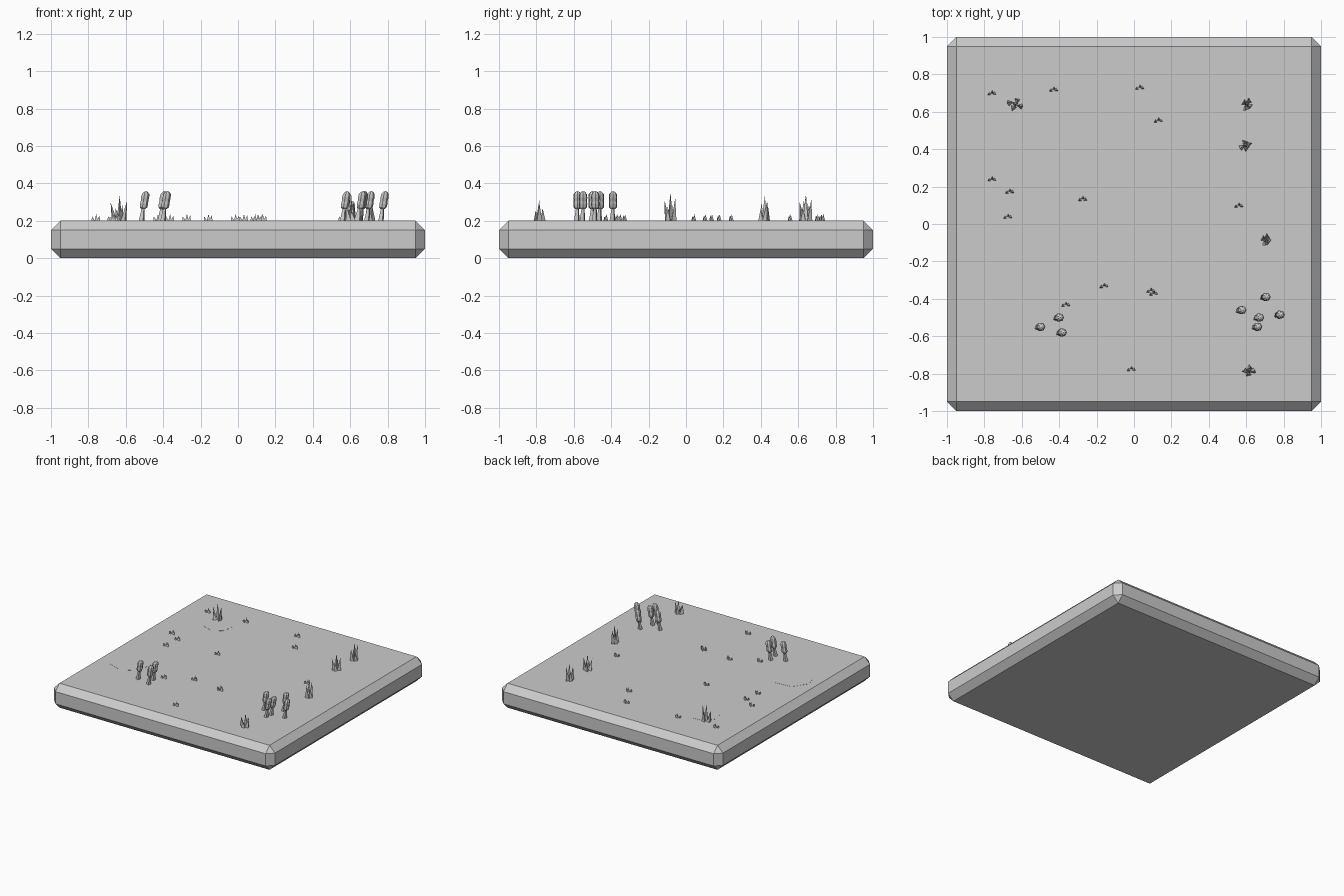
import bpy, bmesh, math, random
from mathutils import Vector

if "Cube" in bpy.data.objects:
    bpy.data.objects.remove(bpy.data.objects["Cube"])

random.seed(4)
grey = bpy.data.materials.new("plain_grey")
grey.diffuse_color = (0.6, 0.6, 0.6, 1)
grey.use_nodes = True
grey.node_tree.nodes["Principled BSDF"].inputs["Base Color"].default_value = grey.diffuse_color


def make(name, bm):
    bmesh.ops.recalc_face_normals(bm, faces=bm.faces)
    me = bpy.data.meshes.new(name)
    bm.to_mesh(me)
    bm.free()
    me.materials.append(grey)
    ob = bpy.data.objects.new(name, me)
    bpy.context.collection.objects.link(ob)
    return ob


def loft(bm, rings, sides, turn=0.0):
    """Flat-faced tube through (x, y, z, radius); radius 0 makes a tip."""
    prev = None
    for x, y, z, r in rings:
        if r == 0:
            cur = [bm.verts.new((x, y, z))]
        else:
            cur = [bm.verts.new((x + r * math.cos(turn + math.tau * i / sides),
                                 y + r * math.sin(turn + math.tau * i / sides), z))
                   for i in range(sides)]
        if prev:
            for i in range(sides):
                j = (i + 1) % sides
                if len(cur) == 1:
                    bm.faces.new((prev[i], prev[j], cur[0]))
                elif len(prev) == 1:
                    bm.faces.new((prev[0], cur[j], cur[i]))
                else:
                    bm.faces.new((prev[i], prev[j], cur[j], cur[i]))
        elif len(cur) > 1:
            bm.faces.new(cur[::-1])
        prev = cur
    if len(prev) > 1:
        bm.faces.new(prev)


# Ground tile: bevelled slab
bm = bmesh.new()
bmesh.ops.create_cube(bm, size=1)
for v in bm.verts:
    v.co = Vector((v.co.x * 2, v.co.y * 2, v.co.z * 0.2 + 0.1))
bmesh.ops.bevel(bm, geom=bm.edges[:], offset=0.05, segments=1, affect='EDGES')
make("ground_tile", bm)

# Flat patches almost level with the ground
for n, (x, y, r) in enumerate([(-0.57, 0.56, 0.11), (-0.73, -0.345, 0.16)]):
    bm = bmesh.new()
    loft(bm, [(x, y, 0.198, r), (x, y, 0.201, r)], 7, 0.3)
    make(f"ground_patch_{n + 1}", bm)

# Tall grass: leaning three-sided blades (offset x, offset y, lean x, height share)
BLADES = [(0, 0, 0.002, 1.0), (-0.022, 0.006, -0.015, 0.72), (0.02, -0.008, 0.014, 0.8),
          (0.008, 0.016, 0.005, 0.6), (-0.008, -0.016, -0.008, 0.5)]
TALL = [(-0.635, 0.64, 0.135, 1.25, 0), (0.605, 0.64, 0.14, 0.9, 1.5),
        (0.595, 0.42, 0.13, 0.9, 0.7), (0.705, -0.085, 0.15, 0.8, 1.6),
        (0.615, -0.785, 0.11, 0.95, 0.3)]
for n, (x, y, h, w, a) in enumerate(TALL):
    bm = bmesh.new()
    c, s = math.cos(a), math.sin(a)
    for ox, oy, lean, share in BLADES:
        px, py = x + w * (ox * c - oy * s), y + w * (ox * s + oy * c)
        loft(bm, [(px, py, 0.198, 0.018),
                  (px + w * lean * c, py + w * lean * s, 0.2 + h * share, 0)],
             3, random.uniform(0, 2))
    make(f"tall_grass_{n + 1}", bm)

# Short grass sprouts: three little spikes
SHORT = [(-0.76, 0.70), (-0.43, 0.72), (0.03, 0.73), (0.13, 0.555), (-0.76, 0.24),
         (-0.665, 0.175), (-0.675, 0.04), (-0.275, 0.135), (0.56, 0.10), (-0.16, -0.33),
         (-0.365, -0.43), (0.09, -0.355), (0.105, -0.37), (-0.015, -0.775)]
for n, (x, y) in enumerate(SHORT):
    bm = bmesh.new()
    for ox, oy, lean, h in [(-0.014, -0.006, -0.006, 0.024), (0.002, 0.004, 0, 0.036),
                            (0.014, -0.003, 0.006, 0.028)]:
        loft(bm, [(x + ox, y + oy, 0.198, 0.011), (x + ox + lean, y + oy, 0.2 + h, 0)],
             3, math.pi / 2)
    make(f"short_grass_{n + 1}", bm)

# Reeds: tapered stem with a ribbed seed head, leaning towards +x
REEDS = [(-0.50, -0.55), (-0.40, -0.50), (-0.385, -0.58), (0.575, -0.46),
         (0.705, -0.39), (0.67, -0.50), (0.66, -0.55), (0.78, -0.485)]
for n, (x, y) in enumerate(REEDS):
    bm = bmesh.new()
    loft(bm, [(x - 0.016, y - 0.004, 0.198, 0.017), (x - 0.006, y, 0.275, 0.008)], 4, 0.5)
    make(f"reed_stem_{n + 1}", bm)
    bm = bmesh.new()
    head = [(0.262, 0.012), (0.272, 0.021), (0.289, 0.023), (0.306, 0.021), (0.323, 0.023),
            (0.342, 0.021), (0.354, 0.011), (0.359, 0)]
    loft(bm, [(x + (z - 0.31) * 0.16, y, z, r) for z, r in head], 7)
    make(f"reed_head_{n + 1}", bm)
